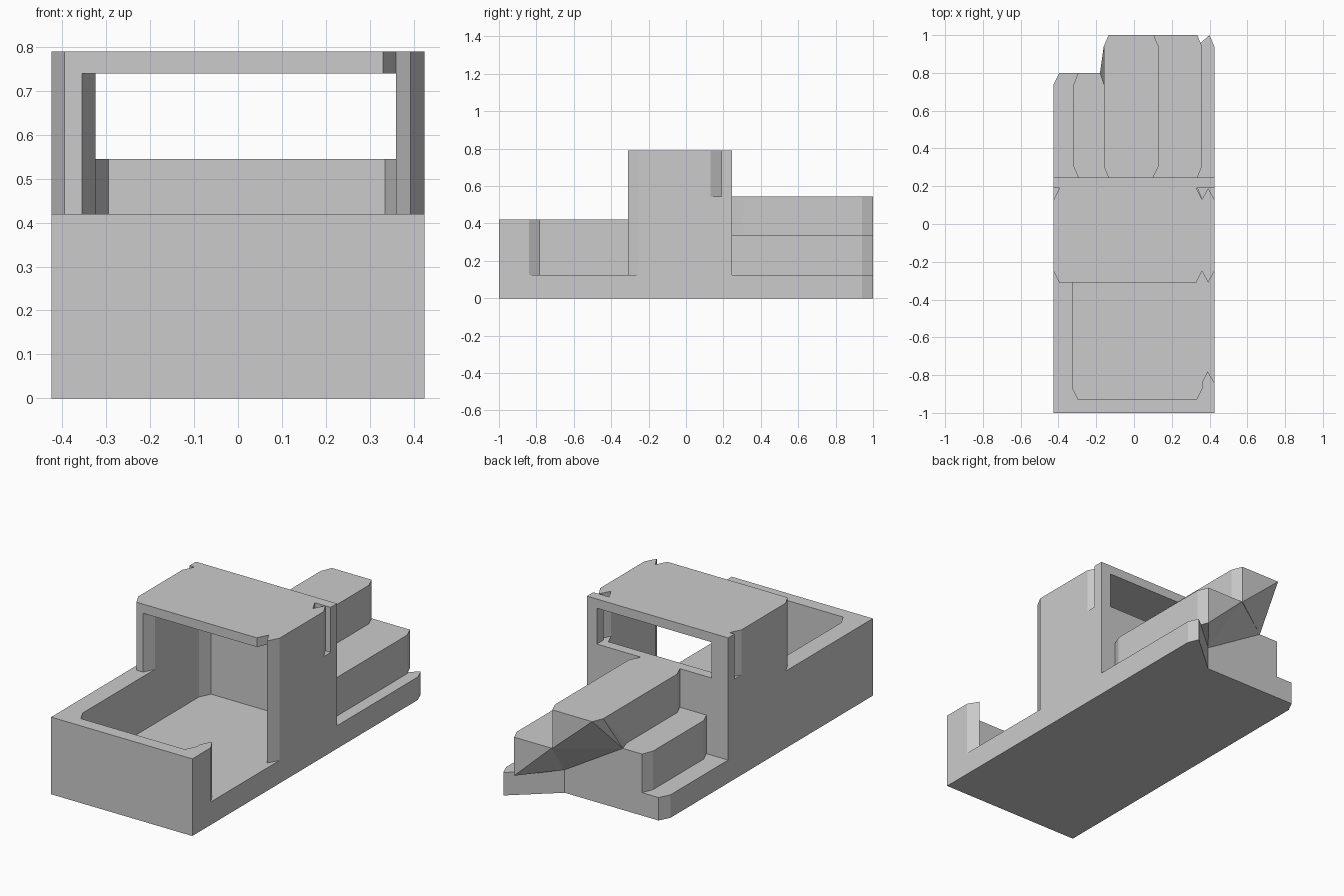
import bpy, bmesh

if "Cube" in bpy.data.objects:
    bpy.data.objects.remove(bpy.data.objects["Cube"])

X, CX, CY = 0.425, 0.03, 0.06   # half width, corner chamfer in x and y


def prism(name, ring, z0, z1, top=None):
    """Extrude a flat outline; an optional top outline makes a loft."""
    bm = bmesh.new()
    top = top or ring
    lo = [bm.verts.new((x, y, z0)) for x, y in ring]
    hi = [bm.verts.new((x, y, z1)) for x, y in top]
    n = len(ring)
    bm.faces.new(lo[::-1])
    bm.faces.new(hi)
    for i in range(n):
        j = (i + 1) % n
        if ring == top:
            bm.faces.new((lo[i], lo[j], hi[j], hi[i]))
        else:
            bm.faces.new((lo[i], lo[j], hi[j]))
            bm.faces.new((lo[i], hi[j], hi[i]))
    bmesh.ops.recalc_face_normals(bm, faces=bm.faces)
    me = bpy.data.meshes.new(name)
    bm.to_mesh(me)
    bm.free()
    ob = bpy.data.objects.new(name, me)
    bpy.context.collection.objects.link(ob)
    return ob


def rect(x0, x1, y0, y1):
    return [(x0, y0), (x1, y0), (x1, y1), (x0, y1)]


def chamfered(x0, x1, y0, y1):
    return [(x0, y0 + CY), (x0 + CX, y0), (x1 - CX, y0), (x1, y0 + CY),
            (x1, y1 - CY), (x1 - CX, y1), (x0 + CX, y1), (x0, y1 - CY)]


# chassis with the broken rear edge
prism("chassis", [(-X, -1), (X, -1), (X, 0.94), (0.40, 1), (0.17, 0.8),
                  (-0.395, 0.8), (-X, 0.74)], 0, 0.125)

# open tub walls: front, left and cabin rear, with chamfered inner corners
prism("tub_wall", [(-X, -1), (X, -1), (X, -0.84), (0.39, -0.78), (0.36, -0.84),
                   (0.36, -0.87), (0.33, -0.93), (-0.295, -0.93), (-0.325, -0.87),
                   (-0.325, 0.13), (-0.295, 0.19), (0.335, 0.19), (0.36, 0.13),
                   (X, 0.13), (X, 0.245), (-X, 0.245)], 0.125, 0.42)
prism("cabin_rear_wall", [(-X, 0.13), (-0.325, 0.13), (-0.295, 0.19), (0.335, 0.19),
                          (0.36, 0.13), (X, 0.13), (X, 0.245), (-X, 0.245)], 0.42, 0.545)

# cabin sides and roof
prism("cabin_left_wall", chamfered(-X, -0.325, -0.31, 0.19), 0.42, 0.74)
prism("cabin_right_wall", [(0.36, -0.25), (0.3925, -0.31), (X, -0.25),
                           (X, 0.13), (0.3925, 0.19), (0.36, 0.13)], 0.125, 0.79)
prism("roof", chamfered(-X, 0.36, -0.31, 0.19), 0.74, 0.79)

# rear window frame
for side, x0, x1 in (("left", -X, -0.325), ("right", 0.365, X)):
    prism("rear_post_" + side, rect(x0, x1, 0.19, 0.245), 0.545, 0.74)
prism("rear_lintel", rect(-X, X, 0.19, 0.245), 0.74, 0.79)

# lower rear deck, its back face folding in at the left
front = [(-0.32, 0.305), (-0.295, 0.245), (0.335, 0.245), (0.36, 0.305),
         (0.36, 0.94), (0.335, 1)]
left = [(-0.18, 0.8), (-0.295, 0.8), (-0.32, 0.74)]
prism("lower_rear_deck", front + [(0.17, 0.8)] + left, 0.125, 0.335,
      front + [(0.11, 1)] + left)

# upper rear deck with its low left corner pulled forward
front = [(-0.16, 0.305), (-0.135, 0.245), (0.10, 0.245), (0.13, 0.305),
         (0.13, 0.94), (0.105, 1)]
prism("upper_rear_deck", front + [(-0.18, 0.8), (-0.16, 0.74)], 0.335, 0.545,
      front + [(-0.135, 1), (-0.16, 0.94)])
